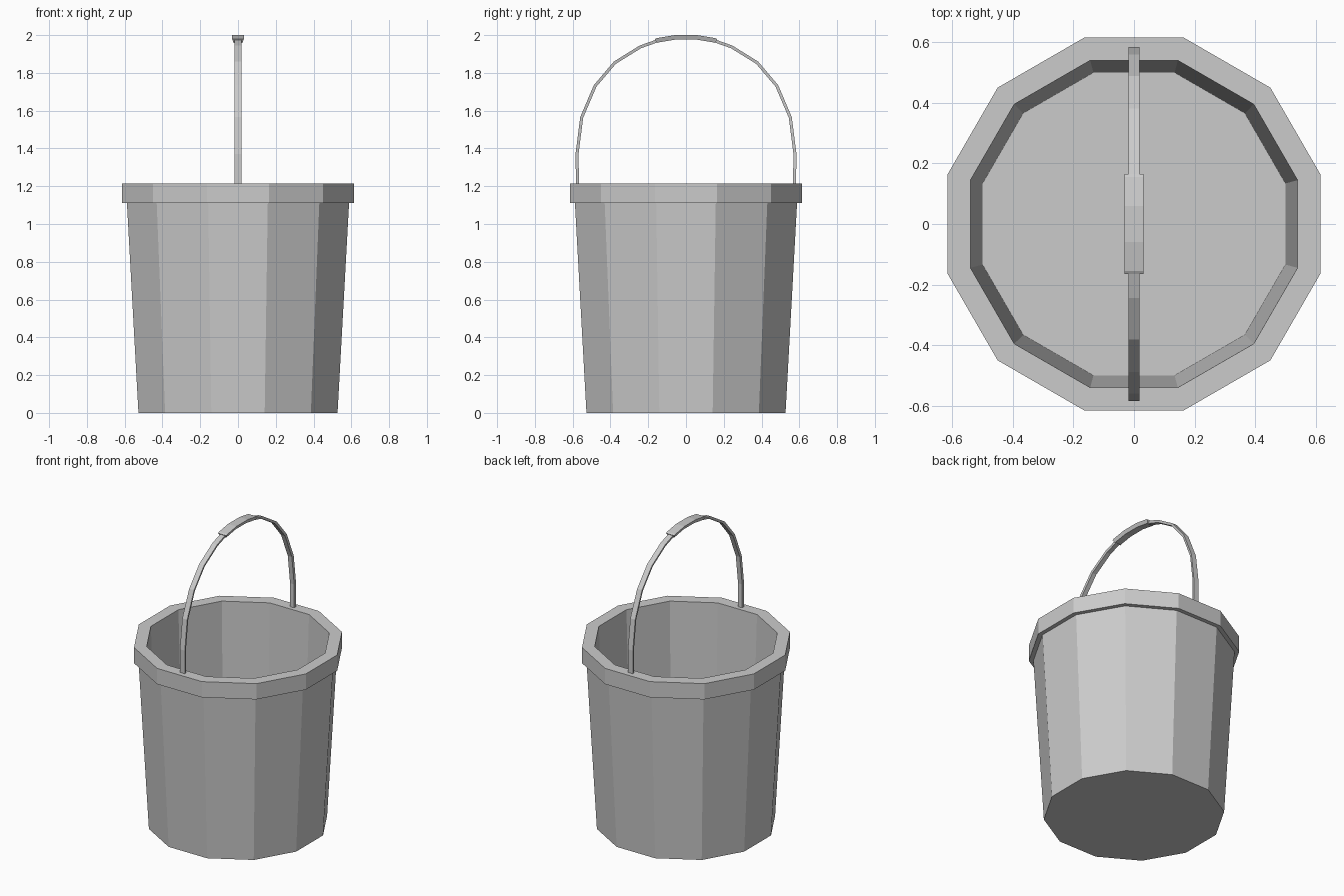
import bpy, bmesh, math
from mathutils import Vector

if "Cube" in bpy.data.objects:
    bpy.data.objects.remove(bpy.data.objects["Cube"])

SIDES = 12


def make_object(name, bm):
    bmesh.ops.recalc_face_normals(bm, faces=bm.faces)
    mesh = bpy.data.meshes.new(name)
    bm.to_mesh(mesh)
    bm.free()
    obj = bpy.data.objects.new(name, mesh)
    bpy.context.collection.objects.link(obj)
    return obj


def bridge(bm, rings):
    n = len(rings[0])
    for a, b in zip(rings, rings[1:]):
        for i in range(n):
            j = (i + 1) % n
            bm.faces.new((a[i], a[j], b[j], b[i]))
    bm.faces.new(rings[0])
    bm.faces.new(rings[-1])


def lathe(name, profile):
    """Faceted revolve; profile holds (flat-to-centre distance, z)."""
    bm = bmesh.new()
    rings = []
    for apothem, z in profile:
        r = apothem / math.cos(math.pi / SIDES)
        angles = [2 * math.pi * (k + 0.5) / SIDES for k in range(SIDES)]
        rings.append([bm.verts.new((r * math.cos(a), r * math.sin(a), z)) for a in angles])
    bridge(bm, rings)
    return make_object(name, bm)


def sweep(name, half, outer_w, inner_w, thick):
    """Strap along an arch in the YZ plane; half runs from -y end to the top."""
    pts = [Vector((0, y, z)) for y, z in half]
    pts += [Vector((0, -p.y, p.z)) for p in reversed(pts) if p.y < 0]
    bm = bmesh.new()
    rings = []
    for i, p in enumerate(pts):
        t = (pts[min(i + 1, len(pts) - 1)] - pts[max(i - 1, 0)]).normalized()
        q = p + Vector((0, t.z, -t.y)) * thick
        rings.append([bm.verts.new((x, v.y, v.z)) for x, v in
                      ((-outer_w, p), (outer_w, p), (inner_w, q), (-inner_w, q))])
    bridge(bm, rings)
    return make_object(name, bm)


# tapered pail with overhanging rim and hollow inside
lathe("bucket", [(0.527, 0), (0.588, 1.11), (0.615, 1.11), (0.615, 1.215),
                 (0.54, 1.215), (0.50, 0.04)])

# arched carrying strap
sweep("handle", [(-0.582, 1.19), (-0.585, 1.37), (-0.56, 1.566), (-0.488, 1.735),
                 (-0.382, 1.86), (-0.245, 1.945), (-0.16, 1.975), (-0.06, 1.993)],
      0.018, 0.015, 0.016)

# grip at the top of the strap
sweep("grip", [(-0.165, 1.978), (-0.155, 1.984), (-0.06, 2.0)], 0.031, 0.022, 0.024)
